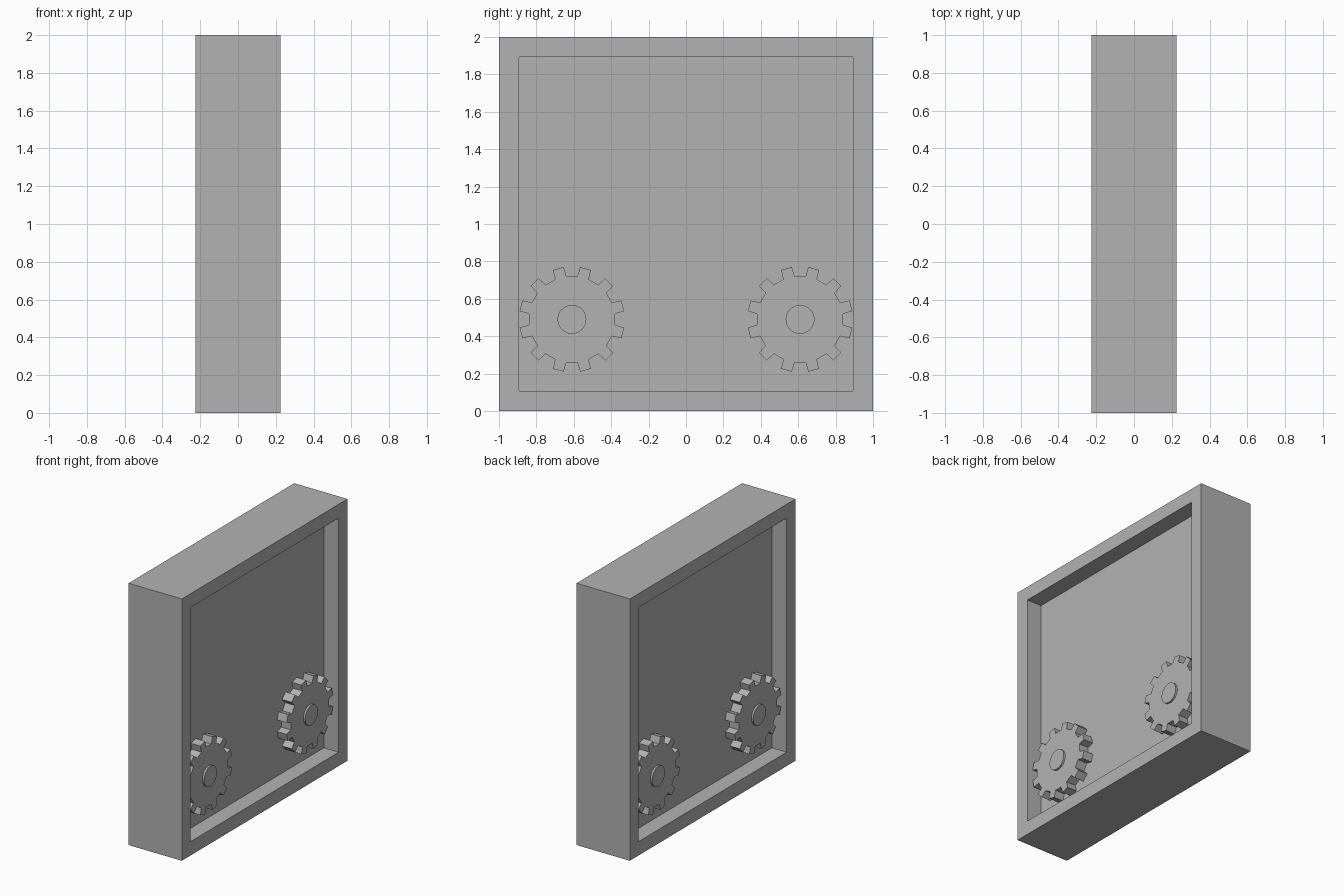
import bpy, bmesh, math
from mathutils import Vector

if "Cube" in bpy.data.objects:
    bpy.data.objects.remove(bpy.data.objects["Cube"])

HALF_X, RIM, FLOOR_X = 0.225, 0.15, 0.10      # panel half depth, rim width, recess floor
GEAR_Y, GEAR_Z, GEAR_X, HUB_X = 0.61, 0.49, 0.18, 0.195

grey = bpy.data.materials.new("plain_grey")
grey.diffuse_color = (0.448, 0.448, 0.448, 1)
grey.use_nodes = True
grey.node_tree.nodes["Principled BSDF"].inputs["Base Color"].default_value = grey.diffuse_color


def add_object(name, bm):
    bmesh.ops.recalc_face_normals(bm, faces=bm.faces)
    mesh = bpy.data.meshes.new(name)
    bm.to_mesh(mesh)
    bm.free()
    mesh.materials.append(grey)
    obj = bpy.data.objects.new(name, mesh)
    bpy.context.collection.objects.link(obj)
    return obj


def extrude_profile(name, points, x0, x1):
    """Closed (y, z) outline extruded along x."""
    bm = bmesh.new()
    face = bm.faces.new([bm.verts.new((x0, y, z)) for y, z in points])
    geom = bmesh.ops.extrude_face_region(bm, geom=[face])["geom"]
    verts = [g for g in geom if isinstance(g, bmesh.types.BMVert)]
    bmesh.ops.translate(bm, verts=verts, vec=(x1 - x0, 0, 0))
    if not face.is_valid or len(bm.faces) == len(points) + 1:
        bm.faces.new([v for v in bm.verts if abs(v.co.x - x0) < 1e-6])
    return add_object(name, bm)


def ring(cy, cz, polar):
    return [(cy + r * math.cos(math.radians(a)), cz + r * math.sin(math.radians(a)))
            for r, a in polar]


# Square panel with a recess in both broad faces
bm = bmesh.new()
bmesh.ops.create_cube(bm, size=1)
bmesh.ops.scale(bm, verts=bm.verts, vec=(2 * HALF_X, 2, 2))
bmesh.ops.translate(bm, verts=bm.verts, vec=(0, 0, 1))
bm.normal_update()
for face in [f for f in bm.faces if abs(f.normal.x) > 0.9]:
    side = math.copysign(1, face.normal.x)
    bmesh.ops.inset_individual(bm, faces=[face], thickness=RIM)
    # duplicate the rim loop so the recess gets straight walls
    new = bmesh.ops.extrude_discrete_faces(bm, faces=[face])["faces"][0]
    bmesh.ops.translate(bm, verts=new.verts, vec=(side * (FLOOR_X - HALF_X), 0, 0))
add_object("recessed_panel", bm)

# Gear outline: twelve teeth, with a gap pointing along each axis
teeth = []
for k in range(12):
    mid = 15 + 30 * k
    teeth += [(0.232, mid - 7.7), (0.283, mid - 6), (0.283, mid + 6), (0.232, mid + 7.7)]
circle = [(0.077, 360 * k / 32) for k in range(32)]

# Two gears with round hubs in each recess
for side, side_name in ((1, "right"), (-1, "left")):
    for end, end_name in ((-1, "front"), (1, "back")):
        tag = f"{side_name}_{end_name}"
        cy = end * GEAR_Y
        extrude_profile(f"gear_{tag}", ring(cy, GEAR_Z, teeth),
                        side * (FLOOR_X - 0.01), side * GEAR_X)
        hub = extrude_profile(f"hub_{tag}", ring(cy, GEAR_Z, circle),
                              side * (GEAR_X - 0.01), side * HUB_X)
        bpy.ops.object.select_all(action='DESELECT')
        hub.select_set(True)
        bpy.context.view_layer.objects.active = hub
        bpy.ops.object.shade_smooth_by_angle(angle=math.radians(30))
